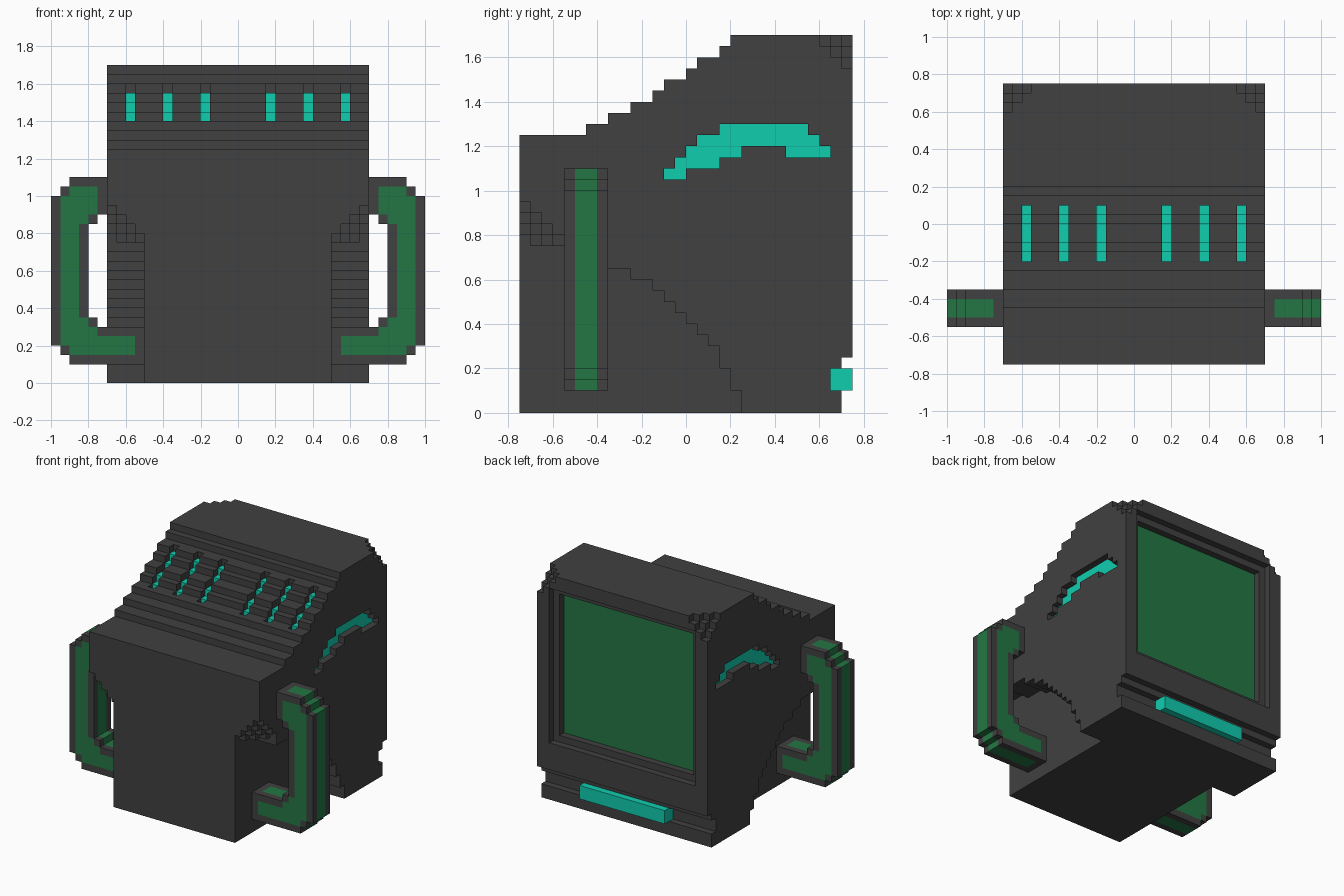
import bpy, bmesh, math

if "Cube" in bpy.data.objects:
    bpy.data.objects.remove(bpy.data.objects["Cube"])

V = 0.05  # edge length of one block


def material(name, rgb):
    m = bpy.data.materials.new(name)
    m.diffuse_color = (*rgb, 1.0)
    m.use_nodes = True
    m.node_tree.nodes["Principled BSDF"].inputs["Base Color"].default_value = m.diffuse_color
    return m


CHARCOAL = material("charcoal", (0.052, 0.052, 0.052))
GREEN = material("green", (0.017, 0.183, 0.056))
TEAL = material("teal", (0.005, 0.61, 0.43))


def box(x0, x1, y0, y1, z0, z1):
    return {(x, y, z) for x in range(x0, x1) for y in range(y0, y1) for z in range(z0, z1)}


def both(cells):
    return cells | {(-1 - x, y, z) for x, y, z in cells}


def step(table, v):
    """Value of the first row whose limit lies beyond v."""
    return next(h for limit, h in table if v < limit)


# ---- body: stepped sloping top, narrower lower front, cut corners ----
TOP = [(-9, 25), (-7, 26), (-5, 27), (-3, 28), (-2, 29), (0, 30), (1, 31), (3, 32), (4, 33), (15, 34)]
UNDER = [(-11, 15), (-7, 14), (-5, 13), (-3, 12), (-2, 11), (-1, 10), (0, 9),
         (1, 8), (2, 7), (3, 6), (4, 4), (5, 2), (15, 0)]
BACK = [(2, 14), (4, 13), (5, 14), (34, 15)]


def in_body(x, y, z):
    if z >= step(TOP, y) or y >= step(BACK, z):
        return False
    side = 13 - x                                   # blocks in from the side
    if side < 4 and z < step(UNDER, y):
        return False
    front = y + 15
    if side < 4 and front < 4 and z < 19 - side - front:
        return False
    return side + (14 - y) + (33 - z) >= 3          # top back corners


half = {c for c in box(0, 14, -15, 15, 0, 34) if in_body(*c)}
body = both(half)

# ---- back screen, sunk in two steps ----
body -= box(-12, 12, 14, 15, 9, 32)
body -= box(-11, 11, 13, 14, 10, 31)
screen = box(-11, 11, 12, 13, 10, 31)

# ---- vents sunk one block into the slope ----
vent = set()
for x in (3, 7, 11):
    for y in range(-4, 2):
        h = step(TOP, y)
        body -= both({(x, y, h - 1)})
        vent |= {(x, y, z) for z in (h - 2, h - 3)}
vents = both(vent)

# ---- curved side trim sunk one block: (y0, y1, z0, z1) ----
trim = set()
for y0, y1, z0, z1 in [(-2, -1, 21, 22), (-1, 0, 21, 23), (0, 1, 22, 24), (1, 3, 22, 25), (3, 5, 23, 26),
                       (5, 9, 24, 26), (9, 11, 23, 26), (11, 12, 23, 25), (12, 13, 23, 24)]:
    body -= both(box(13, 14, y0, y1, z0, z1))
    trim |= box(12, 13, y0, y1, z0, z1)
trim = both(trim)

# ---- light bar low on the back ----
light = box(-7, 7, 13, 15, 2, 4)

# ---- side handles with a green inlay ----


def in_handle(x, z):
    if x < 10 or x > 19 or (x < 14 and z > 5):
        return False
    inset = max(0, x - 17)
    if not 2 + inset <= z < 22 - inset:
        return False
    return not ((x < 15 and 6 <= z < 18) or (x == 15 and 7 <= z < 17))


frame, inlay = set(), set()
for x, y, z in box(10, 20, -11, -7, 2, 22):
    if not in_handle(x, z):
        continue
    inner = all(in_handle(x + a, z + b) for a, b in ((1, 0), (-1, 0), (0, 1), (0, -1)))
    middle = y in (-10, -9) and in_handle(x - 1, z) or y in (-10, -9) and x > 14
    (inlay if inner or middle else frame).add((x, y, z))

# ---- turn block sets into clean meshes, keeping only outer faces ----
body -= screen | vents | trim
solid = body | screen | vents | trim | light | both(frame | inlay)
DIRS = [(1, 0, 0), (-1, 0, 0), (0, 1, 0), (0, -1, 0), (0, 0, 1), (0, 0, -1)]


def build(name, groups):
    bm = bmesh.new()
    verts = {}

    def vert(p):
        if p not in verts:
            verts[p] = bm.verts.new([c * V for c in p])
        return verts[p]

    for slot, (cells, _) in enumerate(groups):
        for c in sorted(cells):
            for d in DIRS:
                if tuple(c[k] + d[k] for k in range(3)) in solid:
                    continue
                a = next(k for k in range(3) if d[k])
                u, w = (a + 1) % 3, (a + 2) % 3
                loop = []
                for s, t in ((0, 0), (1, 0), (1, 1), (0, 1)):
                    p = list(c)
                    p[a] += d[a] > 0
                    p[u] += s
                    p[w] += t
                    loop.append(vert(tuple(p)))
                f = bm.faces.new(loop if d[a] > 0 else loop[::-1])
                f.material_index = slot
    bmesh.ops.dissolve_limit(bm, angle_limit=math.radians(1), verts=bm.verts,
                             edges=bm.edges, delimit={'MATERIAL'})
    mesh = bpy.data.meshes.new(name)
    bm.to_mesh(mesh)
    bm.free()
    for _, mat in groups:
        mesh.materials.append(mat)
    ob = bpy.data.objects.new(name, mesh)
    bpy.context.collection.objects.link(ob)
    return ob


build("body", [(body, CHARCOAL)])
build("screen", [(screen, GREEN)])
build("vents", [(vents, TEAL)])
build("side_trim", [(trim, TEAL)])
build("light_bar", [(light, TEAL)])
handle = build("handles", [(frame, CHARCOAL), (inlay, GREEN)])
mirror = handle.modifiers.new("mirror", 'MIRROR')
mirror.use_axis[0] = True
mirror.use_mirror_merge = False
